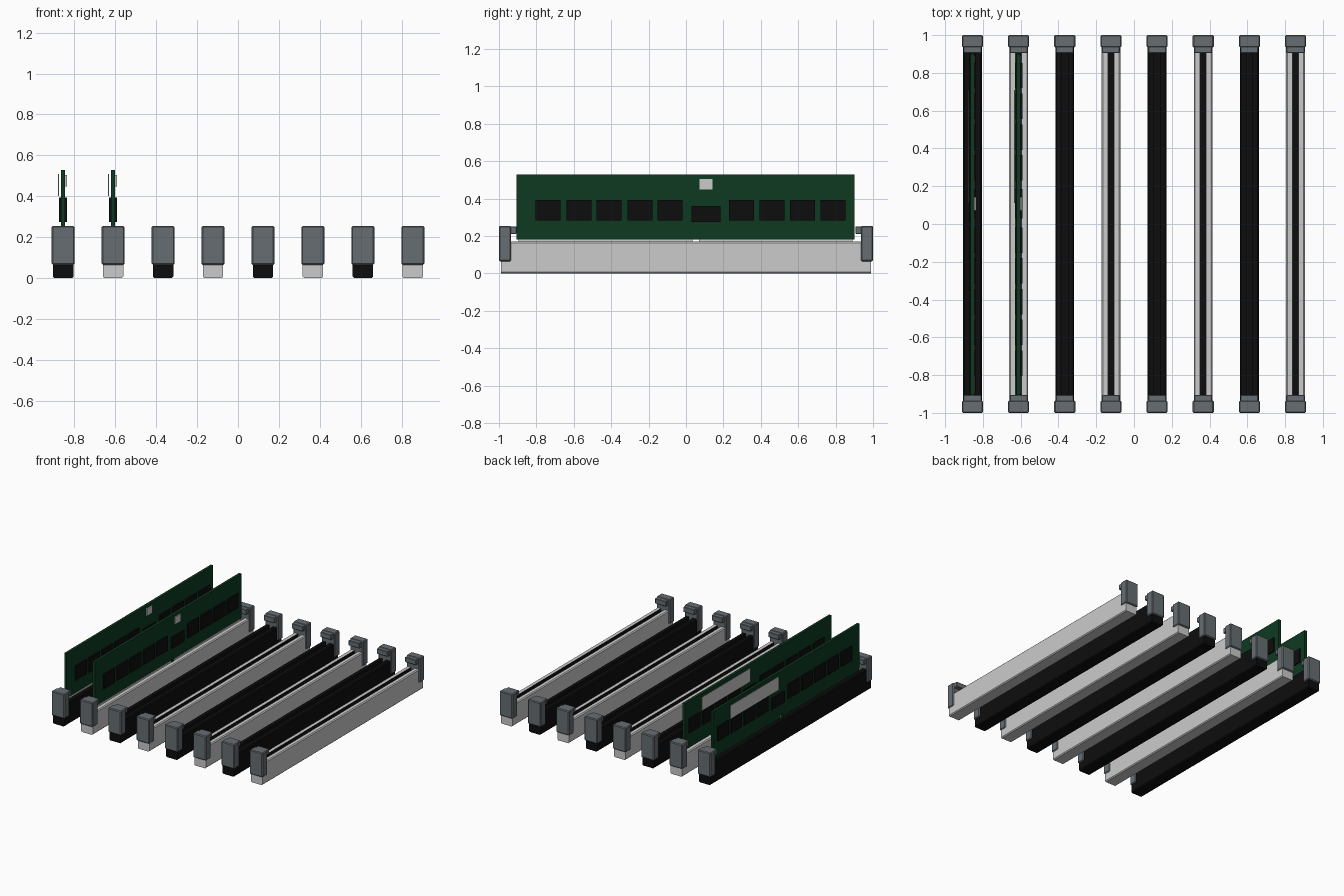
import bpy
import bmesh

cube = bpy.data.objects.get("Cube")
if cube:
    bpy.data.objects.remove(cube, do_unlink=True)


def material(name, rgb):
    m = bpy.data.materials.new(name)
    m.use_nodes = True
    m.diffuse_color = (*rgb, 1)
    m.node_tree.nodes["Principled BSDF"].inputs["Base Color"].default_value = (*rgb, 1)
    return m


BLACK = material("black plastic", (0.004, 0.004, 0.004))
WHITE = material("light plastic", (0.60, 0.60, 0.60))
GREY = material("clip grey", (0.135, 0.155, 0.17))
GREEN = material("board green", (0.004, 0.042, 0.015))


def finish(name, bm, mats):
    bmesh.ops.recalc_face_normals(bm, faces=bm.faces)
    mesh = bpy.data.meshes.new(name)
    bm.to_mesh(mesh)
    bm.free()
    for m in mats:
        mesh.materials.append(m)
    obj = bpy.data.objects.new(name, mesh)
    bpy.context.collection.objects.link(obj)
    return obj


def box(name, xs, ys, zs, mat, bevel=0):
    """Box given by its extent on each axis."""
    bm = bmesh.new()
    bmesh.ops.create_cube(bm, size=1)
    for v in bm.verts:
        v.co = [(a + b) / 2 + c * (b - a) for c, (a, b) in zip(v.co, (xs, ys, zs))]
    if bevel:
        bmesh.ops.bevel(bm, geom=bm.edges[:], offset=bevel, segments=1, affect='EDGES')
    return finish(name, bm, [mat])


def slot(x, mat):
    """Long channel: chamfered body with a dark groove along the top."""
    w, h, c, g, floor, end = 0.05, 0.17, 0.007, 0.016, 0.13, 0.99
    half = [(g, floor), (g, h), (w - c, h), (w, h - c), (w, c), (w - c, 0)]
    profile = half + [(-px, pz) for px, pz in reversed(half)]
    bm = bmesh.new()
    face = bm.faces.new([bm.verts.new((x + px, -end, pz)) for px, pz in profile])
    ext = bmesh.ops.extrude_face_region(bm, geom=[face])
    for v in ext["geom"]:
        if isinstance(v, bmesh.types.BMVert):
            v.co.y = end
    # Groove walls and floor take the dark colour
    for f in bm.faces:
        mid = f.calc_center_median()
        if abs(mid.x - x) < g + 0.001 and mid.z > floor - 0.001:
            f.material_index = 1
    finish("slot", bm, [mat, BLACK])


def clip(x, side):
    """End latch with a finger reaching over the groove."""
    def span(a, b):
        return tuple(sorted((side * a, side * b)))
    box("clip_body", (x - 0.056, x + 0.056), span(0.935, 1.0), (0.065, 0.255), GREY, 0.006)
    box("clip_finger", (x - 0.047, x + 0.047), span(0.905, 0.94), (0.212, 0.252), GREY, 0.003)


CHIP_ROWS = [-0.738, -0.573, -0.411, -0.247, -0.086, 0.297, 0.460, 0.623, 0.786]


def memory_stick(x):
    t = 0.010
    # Board with its key notch at the lower edge
    box("board", (x - t, x + t), (-0.905, 0.90), (0.182, 0.528), GREEN)
    for a, b in ((-0.895, 0.035), (0.07, 0.89)):
        box("board_edge", (x - t, x + t), (a, b), (0.135, 0.182), GREEN)
        box("contact_strip", (x + t, x + t + 0.003), (a, b), (0.14, 0.181), WHITE)
    # Chips on both faces
    for s in (-1, 1):
        xs = tuple(sorted((x + s * t, x + s * 0.0195)))
        for y in CHIP_ROWS:
            box("chip", xs, (y - 0.067, y + 0.067), (0.282, 0.394), BLACK)
        box("controller_chip", xs, (0.03, 0.185), (0.275, 0.361), BLACK)
    # Small part on one face, label plate on the other
    box("small_part", (x + t, x + 0.018), (0.072, 0.142), (0.448, 0.505), WHITE)
    box("label", (x - 0.025, x - 0.0205), (0.11, 0.71), (0.402, 0.508), WHITE)


for i in range(8):
    x = (i - 3.5) * 0.2443
    slot(x, WHITE if i % 2 else BLACK)
    for side in (-1, 1):
        clip(x, side)
    if i < 2:
        memory_stick(x)
